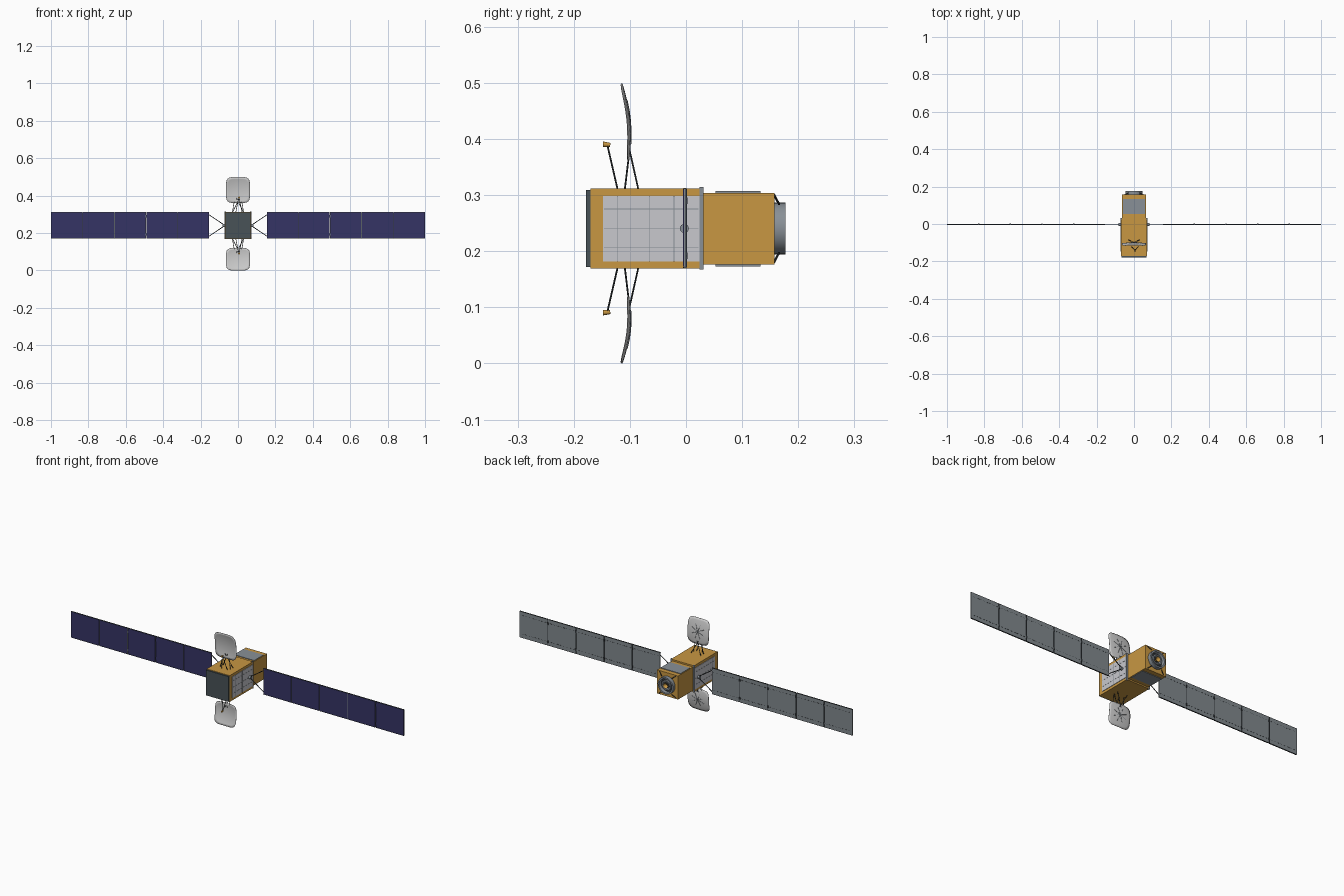
import bpy, bmesh, math
from mathutils import Vector, Matrix

cube = bpy.data.objects.get("Cube")
if cube:
    bpy.data.objects.remove(cube, do_unlink=True)


def material(name, rgb):
    m = bpy.data.materials.new(name)
    m.use_nodes = True
    m.diffuse_color = (*rgb, 1)
    m.node_tree.nodes["Principled BSDF"].inputs["Base Color"].default_value = (*rgb, 1)
    return m


GOLD = material("gold foil", (0.58, 0.31, 0.055))
BLUE = material("solar blue", (0.035, 0.034, 0.13))
BACK = material("panel grey", (0.22, 0.25, 0.27))
WHITE = material("radiator white", (0.58, 0.58, 0.61))
DISH = material("dish grey", (0.6, 0.6, 0.6))
SLATE = material("dark slate", (0.065, 0.085, 0.095))
METAL = material("metal grey", (0.25, 0.28, 0.31))
DARK = material("strut dark", (0.035, 0.042, 0.047))

CZ = 0.2405   # height of the long axis


def finish(name, bm, mat, smooth=False):
    me = bpy.data.meshes.new(name)
    bm.to_mesh(me)
    bm.free()
    me.materials.append(mat)
    ob = bpy.data.objects.new(name, me)
    bpy.context.collection.objects.link(ob)
    if smooth:
        bpy.ops.object.select_all(action='DESELECT')
        ob.select_set(True)
        bpy.context.view_layer.objects.active = ob
        bpy.ops.object.shade_smooth_by_angle(angle=math.radians(40))
    return ob


def boxes(name, spans, mat):
    """One object from (x0, x1, y0, y1, z0, z1) spans."""
    bm = bmesh.new()
    for x0, x1, y0, y1, z0, z1 in spans:
        mid = Matrix.Translation(((x0 + x1) / 2, (y0 + y1) / 2, (z0 + z1) / 2))
        size = Matrix.Diagonal((abs(x1 - x0), abs(y1 - y0), abs(z1 - z0), 1))
        bmesh.ops.create_cube(bm, size=1, matrix=mid @ size)
    return finish(name, bm, mat)


def rods(name, pairs, r, mat, r2=None, sides=8):
    """One object from round bars between pairs of points."""
    bm = bmesh.new()
    for a, b in pairs:
        a, b = Vector(a), Vector(b)
        turn = (b - a).to_track_quat('Z', 'Y').to_matrix().to_4x4()
        bmesh.ops.create_cone(bm, cap_ends=True, segments=sides, radius1=r,
                              radius2=r2 or r, depth=(b - a).length,
                              matrix=Matrix.Translation((a + b) / 2) @ turn)
    return finish(name, bm, mat, True)


def lathe(name, profile, mat, sides=40):
    """Spin (radius, y) points about the long axis."""
    bm = bmesh.new()
    vs = [bm.verts.new((r, y, CZ)) for r, y in profile]
    edges = [bm.edges.new(p) for p in zip(vs, vs[1:])]
    bmesh.ops.spin(bm, geom=vs + edges, cent=(0, 0, CZ), axis=(0, 1, 0),
                   angle=math.tau, steps=sides)
    bmesh.ops.remove_doubles(bm, verts=bm.verts, dist=1e-5)
    bmesh.ops.recalc_face_normals(bm, faces=bm.faces)
    return finish(name, bm, mat, True)


# Main body, rear module, front plate and collar
boxes("main_body", [(-.069, .069, -.17, .03, .169, .312)], GOLD)
boxes("rear_module", [(-.063, .063, .03, .158, .176, .304)], GOLD)
boxes("front_plate", [(-.067, .067, -.178, -.17, .172, .309)], SLATE)
boxes("collar", [(s * .063, s * .071, .024, .031, .167, .314) for s in (-1, 1)], METAL)
boxes("rear_radiators", [(-.06, .06, .053, .133, z, z + .003) for z in (.304, .173)], METAL)

# Side radiators with seams
boxes("side_radiators", [(s * .069, s * .0715, -.148, .024, .182, .298) for s in (-1, 1)], WHITE)
seams = []
for s in (-1, 1):
    seams += [(s * .0715, s * .0722, -.146, .022, z - .0008, z + .0008) for z in (.207, .24, .275)]
    seams += [(s * .0715, s * .0722, y, y + .0012, .182, .298) for y in (-.123, -.066, -.022)]
boxes("radiator_seams", seams, METAL)

# Engine on the rear
lathe("engine_ring", [(.046, .155), (.046, .177), (.038, .177), (.036, .163), (.036, .155)], METAL)
lathe("engine_recess", [(.037, .16), (0, .16)], DARK)
lathe("inner_ring", [(.027, .158), (.027, .172), (.02, .172), (.016, .161)], METAL)
lathe("nozzle", [(.014, .176), (.008, .165), (.005, .16), (0, .16)], GOLD)
rods("engine_brackets", [((sx * .05, .157, CZ + sz * .06), (sx * .03, .166, CZ + sz * .043))
                         for sx in (-1, 1) for sz in (-1, 1)], .002, DARK)

# Solar wings: five panels each side, with rear stiffeners and hinges
PITCH, START = .169, .155
for s, side in ((1, "left"), (-1, "right")):
    base, cells, dashes, hinges, frame = [], [], [], [], []
    for i in range(5):
        x0 = START + i * PITCH
        x1 = x0 + PITCH - (.0025 if i < 4 else 0)
        base.append((s * x0, s * x1, -.004, 0, .171, .312))
        cells.append((s * (x0 + .0008), s * (x1 - .0008), -.0052, -.004, .1725, .3105))
        frame += [(s * x0, s * x1, -.0055, .0005, z, z + .001) for z in (.1705, .3115)]
        for k in range(8):
            d = x0 + .008 + k * .0195
            dashes += [(s * d, s * (d + .011), 0, .0006, z, z + .0015) for z in (.191, .291)]
        if i:
            hinges += [(s * (x0 - .005), s * (x0 + .0025), -.002, .003, z, z + .012)
                       for z in (.186, .284)]
            hinges.append((s * (x0 - .002), s * (x0 + .001), 0, .002, .172, .311))
    boxes(side + "_wing_panels", base, BACK)
    boxes(side + "_solar_cells", cells, BLUE)
    boxes(side + "_wing_edges", frame, DARK)
    boxes(side + "_wing_dashes", dashes, DARK)
    boxes(side + "_wing_hinges", hinges, DARK)
    # Yoke and drive hub
    rods(side + "_drive_hub", [((s * .069, -.003, CZ), (s * .082, -.003, CZ))], .008, METAL, sides=16)
    rods(side + "_yoke", [((s * .08, -.002, CZ + t * .007), (s * .157, -.002, CZ + t * .059))
                          for t in (-1, 1)], .002, DARK)


def dish_y(u, v):
    return -.1 - .005 * u * u - .008 * v * v - .006 * v


def dish(name, mid, half, up):
    """Rounded-square shallow bowl open to the front, with rear ribs."""
    def place(u, v, off=0):
        return Vector((.064 * u, dish_y(u, v) + off, mid + up * half * v))
    bm = bmesh.new()
    centre = bm.verts.new(place(0, 0))
    last, n = None, 48
    for k in range(1, 7):
        ring = []
        for i in range(n):
            c, s = math.cos(math.tau * i / n), math.sin(math.tau * i / n)
            r = k / 6 / (abs(c) ** 5 + abs(s) ** 5) ** .2
            ring.append(bm.verts.new(place(r * c, r * s)))
        for i in range(n):
            j = (i + 1) % n
            bm.faces.new((last[i], ring[i], ring[j], last[j]) if last else (centre, ring[i], ring[j]))
        last = ring
    bmesh.ops.recalc_face_normals(bm, faces=bm.faces)
    ob = finish(name, bm, DISH, True)
    mod = ob.modifiers.new("thickness", 'SOLIDIFY')
    mod.thickness, mod.offset = .0016, 0
    ribs = []
    for i in range(8):
        a = math.tau * (i + .5) / 8
        pts = [place(t * math.cos(a), t * math.sin(a), .0012) for t in (0, .3, .6)]
        ribs += list(zip(pts, pts[1:]))
    rods(name + "_ribs", ribs, .001, METAL, sides=6)


# Dishes, support struts and feed horns, above and below
for up, side, mid, half in ((1, "upper", .430, .069), (-1, "lower", .060, .060)):
    dish(side + "_dish", mid, half, up)

    def at(x, y, h):
        return (x, y, CZ + up * h)
    struts = []
    for s in (-1, 1):
        struts.append((at(s * .03, -.085, .07), at(-s * .008, -.102, .146)))
        struts.append((at(s * .03, -.109, .07), at(s * .02, -.102, .128)))
    rods(side + "_dish_struts", struts, .0016, DARK)
    rods(side + "_feed_arms", [(at(.022, -.122, .07), at(.006, -.14, .148)),
                               (at(-.012, -.122, .07), at(.004, -.14, .148))], .0016, DARK)
    rods(side + "_feed_horn", [(at(.005, -.148, .150), at(.005, -.135, .149))],
         .005, GOLD, r2=.0035, sides=12)
